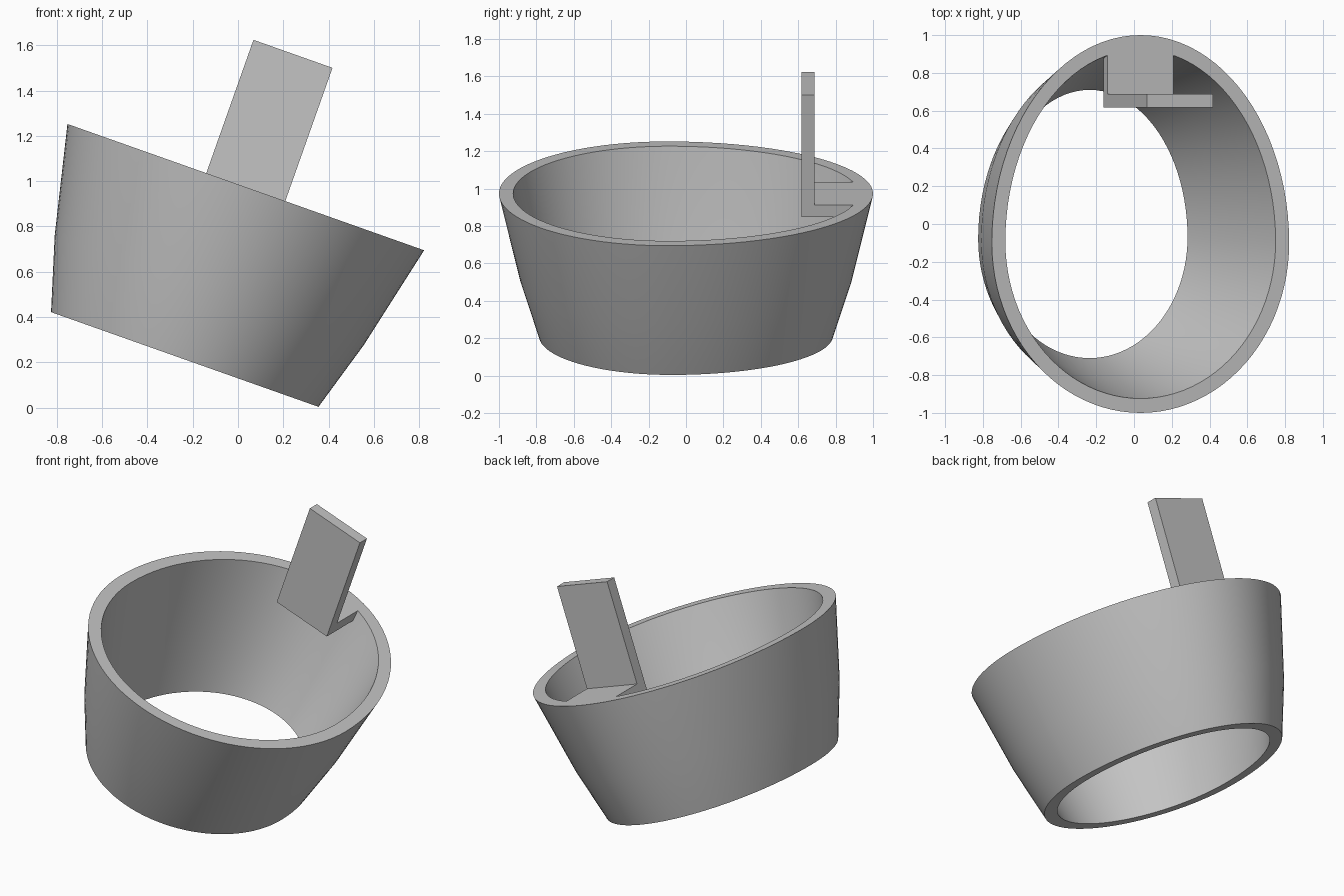
import bpy
import bmesh
from math import sin, cos, tau, radians
from mathutils import Matrix

cube = bpy.data.objects.get("Cube")
if cube:
    bpy.data.objects.remove(cube)

grey = bpy.data.materials.new("plain grey")
grey.use_nodes = True
colour = (0.55, 0.55, 0.55, 1)
grey.diffuse_color = colour
grey.node_tree.nodes["Principled BSDF"].inputs["Base Color"].default_value = colour

# Everything shares one tilted frame, with its origin at the centre of the lower opening
TILT = Matrix.Translation((-0.235, 0, 0.213)) @ Matrix.Rotation(radians(19.5), 4, "Y")
SIDES = 96
WALL = 0.076
HEIGHT = 0.807


def finish(name, bm):
    bmesh.ops.recalc_face_normals(bm, faces=bm.faces[:])
    mesh = bpy.data.meshes.new(name)
    bm.to_mesh(mesh)
    bm.free()
    obj = bpy.data.objects.new(name, mesh)
    obj.matrix_world = TILT
    mesh.materials.append(grey)
    bpy.context.collection.objects.link(obj)
    return obj


def egg_ring(bm, half_x, half_y, z):
    """Egg outline: widest slightly in front of centre, longer at the back."""
    mid = -0.1 * half_y
    ring = []
    for i in range(SIDES):
        a = tau * i / SIDES
        reach = half_y - mid if sin(a) > 0 else half_y + mid
        ring.append(bm.verts.new((half_x * cos(a), mid + reach * sin(a), z)))
    return ring


# Open tapered band: outer rings going up, inner rings coming back down
levels = [(0.626, 0.786, 0), (0.724, 0.887, 0.325), (0.835, 1.0, HEIGHT)]
bm = bmesh.new()
rings = [egg_ring(bm, x, y, z) for x, y, z in levels]
rings += [egg_ring(bm, x - WALL, y - WALL, z) for x, y, z in reversed(levels)]
for k, low in enumerate(rings):
    high = rings[(k + 1) % len(rings)]
    for i in range(SIDES):
        j = (i + 1) % SIDES
        bm.faces.new((low[i], low[j], high[j], high[i]))
band = finish("tapered_band", bm)
bpy.ops.object.select_all(action="DESELECT")
band.select_set(True)
bpy.context.view_layer.objects.active = band
bpy.ops.object.shade_smooth_by_angle(angle=radians(30))

# L-shaped bracket: upright plate with a shelf flush with the rim, extruded sideways
profile = [(0.617, 0.74), (0.93, 0.74), (0.93, HEIGHT), (0.687, HEIGHT),
           (0.687, 1.431), (0.617, 1.431)]
bm = bmesh.new()
side = bm.faces.new([bm.verts.new((-0.185, y, z)) for y, z in profile])
out = bmesh.ops.extrude_face_region(bm, geom=[side])
moved = [v for v in out["geom"] if isinstance(v, bmesh.types.BMVert)]
bmesh.ops.translate(bm, verts=moved, vec=(0.37, 0, 0))
finish("upright_bracket", bm)
